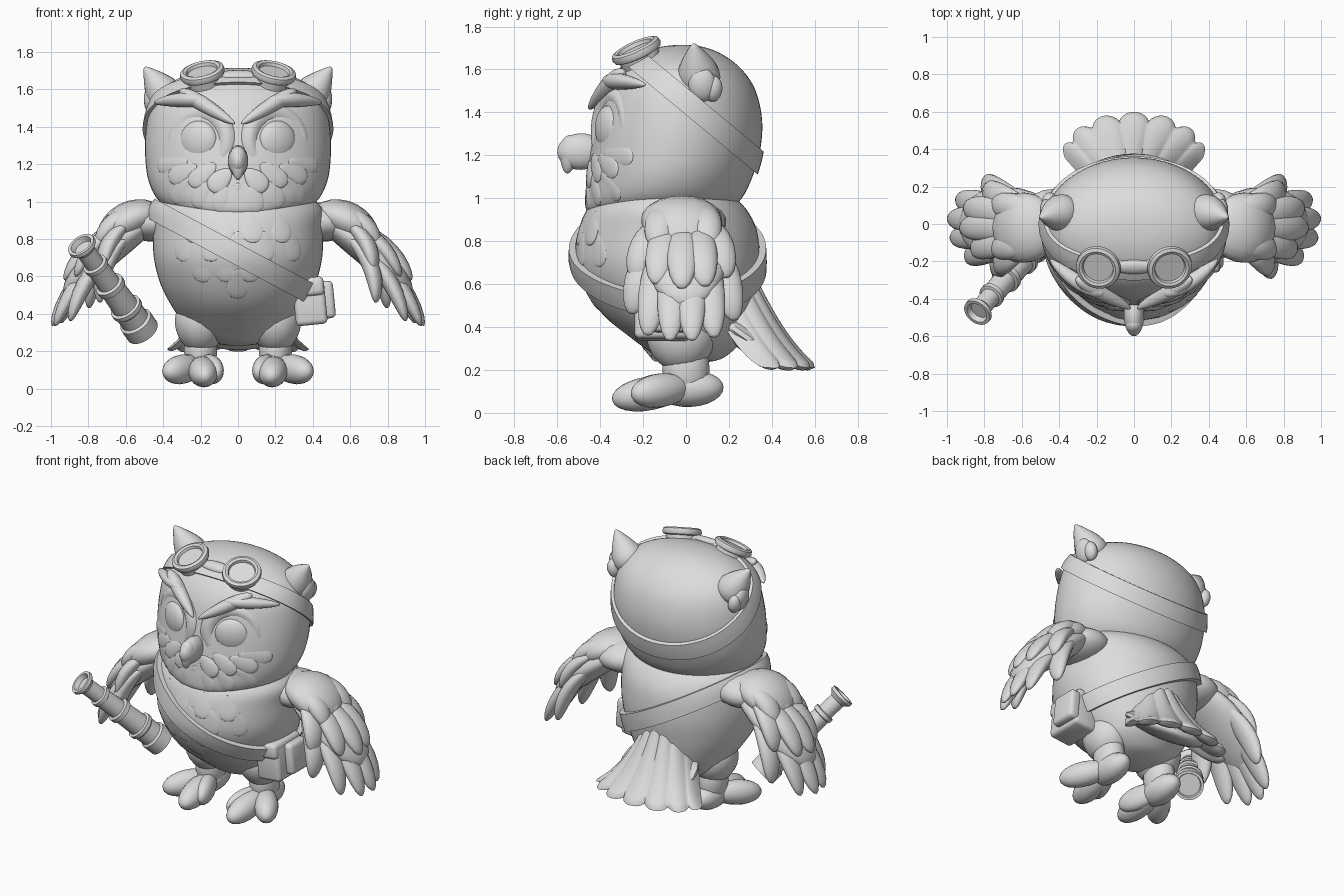
import bpy, bmesh, math
from mathutils import Vector, Matrix
from mathutils.bvhtree import BVHTree

if "Cube" in bpy.data.objects:
    bpy.data.objects.remove(bpy.data.objects["Cube"])

grey = bpy.data.materials.new("plain_grey")
grey.diffuse_color = (0.72, 0.72, 0.72, 1)
grey.use_nodes = True
grey.node_tree.nodes["Principled BSDF"].inputs["Base Color"].default_value = grey.diffuse_color


def finish(bm, name, mirror=False, angle=50):
    bmesh.ops.recalc_face_normals(bm, faces=bm.faces)
    me = bpy.data.meshes.new(name)
    bm.to_mesh(me)
    me.materials.append(grey)
    ob = bpy.data.objects.new(name, me)
    bpy.context.collection.objects.link(ob)
    if mirror:
        ob.modifiers.new("mirror", 'MIRROR').use_mirror_merge = False
    bpy.ops.object.select_all(action='DESELECT')
    ob.select_set(True)
    bpy.context.view_layer.objects.active = ob
    bpy.ops.object.shade_smooth_by_angle(angle=math.radians(angle))
    return ob


def blob(bm, a, b, width, thick, normal=(0, -1, 0), root=1.0, tip=1.0, bend=0.0):
    """Rounded lobe from a to b, scaled root..tip along its length and bowed along the normal."""
    a, b, n = Vector(a), Vector(b), Vector(normal)
    d = (b - a).normalized()
    side = d.cross(n).normalized()
    n = side.cross(d)
    made = bmesh.ops.create_uvsphere(bm, u_segments=18, v_segments=12, radius=1)
    for v in made['verts']:
        x, y, z = v.co
        t = (z + 1) / 2
        f = root + (tip - root) * t
        v.co = a + (b - a) * t + side * x * f * width + n * (y * f * thick + bend * (1 - z * z))


def skin(bm, rings, close=True):
    for r0, r1 in zip(rings, rings[1:]):
        for j in range(len(r0) - (not close)):
            k = (j + 1) % len(r0)
            bm.faces.new((r0[j], r0[k], r1[k], r1[j]))


def loft(rows, seg=56, sub=4):
    """Stack of ellipses (z, half width, front y, back y), smoothly interpolated."""
    bm, rings = bmesh.new(), []
    for i in range(len(rows) - 1):
        p = [rows[max(0, min(len(rows) - 1, i + k))] for k in (-1, 0, 1, 2)]
        for s in range(sub + (i == len(rows) - 2)):
            t = s / sub
            z, w, f, k = [0.5 * (2 * q[1] + (q[2] - q[0]) * t
                          + (2 * q[0] - 5 * q[1] + 4 * q[2] - q[3]) * t * t
                          + (3 * q[1] - q[0] - 3 * q[2] + q[3]) * t ** 3) for q in zip(*p)]
            rings.append([bm.verts.new((w * math.cos(2 * math.pi * j / seg),
                          (f + k) / 2 + (k - f) / 2 * math.sin(2 * math.pi * j / seg), z))
                          for j in range(seg)])
    skin(bm, rings)
    bm.faces.new(rings[0])
    bm.faces.new(rings[-1])
    bmesh.ops.recalc_face_normals(bm, faces=bm.faces)
    return bm


def lathe(bm, origin, axis, profile, seg=28):
    """Closed revolve of (height, radius) points along an axis."""
    m = Matrix.Translation(origin) @ Vector(axis).to_track_quat('Z', 'Y').to_matrix().to_4x4()
    rings = [[bm.verts.new(m @ Vector((r * math.cos(2 * math.pi * j / seg),
              r * math.sin(2 * math.pi * j / seg), h))) for j in range(seg)] for h, r in profile]
    skin(bm, rings)
    bm.faces.new(rings[0])
    bm.faces.new(rings[-1])


def band(tree, name, point, normal, width, thick, seg=96):
    """Strap hugging a surface, found by casting rays outwards from inside it."""
    bm, n, rings = bmesh.new(), Vector(normal).normalized(), []
    u = n.orthogonal().normalized()
    v = n.cross(u)
    for s, lift in [(-0.5, -0.02), (-0.5, thick), (-0.17, thick), (0.17, thick), (0.5, thick),
                    (0.5, -0.02), (-0.5, -0.02)]:
        ring = []
        for j in range(seg):
            d = u * math.cos(2 * math.pi * j / seg) + v * math.sin(2 * math.pi * j / seg)
            ring.append(bm.verts.new(tree.ray_cast(Vector(point) + n * s * width, d)[0] + d * lift))
        rings.append(ring)
    skin(bm, rings)
    bmesh.ops.remove_doubles(bm, verts=bm.verts, dist=0.0001)
    finish(bm, name, angle=35)


def on_surface(tree, x, z, lift=0.0):
    hit = tree.ray_cast(Vector((x, -2, z)), Vector((0, 1, 0)))
    return (hit[0] + hit[1] * lift, hit[1]) if hit[0] else (Vector((x, 0, z)), Vector((0, -1, 0)))


def lay(bm, tree, p, q, width, thick, lift=0.0, root=0.6, tip=1.0, bend=0.0):
    a, n = on_surface(tree, *p, lift)
    b, m = on_surface(tree, *q, lift)
    blob(bm, a, b, width, thick, n + m, root, tip, bend)


# head and body
head = loft([(0.91, 0.14, -0.40, 0.06), (0.94, 0.32, -0.46, 0.19), (1.0, 0.42, -0.47, 0.26),
             (1.1, 0.475, -0.46, 0.31), (1.22, 0.495, -0.445, 0.345), (1.36, 0.495, -0.42, 0.355),
             (1.5, 0.47, -0.38, 0.325), (1.6, 0.41, -0.315, 0.26), (1.67, 0.29, -0.22, 0.17),
             (1.705, 0.15, -0.12, 0.08), (1.715, 0.02, -0.03, 0.0)])
body = loft([(0.23, 0.05, -0.04, 0.06), (0.25, 0.16, -0.12, 0.16), (0.30, 0.25, -0.19, 0.23),
             (0.36, 0.30, -0.27, 0.28), (0.45, 0.36, -0.38, 0.31), (0.56, 0.415, -0.46, 0.33),
             (0.7, 0.45, -0.515, 0.345), (0.85, 0.455, -0.50, 0.33), (0.95, 0.455, -0.46, 0.28),
             (1.02, 0.40, -0.39, 0.21)])
head_tree, body_tree = BVHTree.FromBMesh(head), BVHTree.FromBMesh(body)
band(head_tree, "goggle_strap", (0, 0.07, 1.395), (0, 0.64, 0.77), 0.10, 0.02)
band(body_tree, "shoulder_sash", (0, 0, 0.715), (0.47, 0, 0.88), 0.11, 0.032)
finish(head, "head")
finish(body, "body")

# eyes with low surrounds
bm = bmesh.new()
n = Vector((0.42, -0.9, 0.05)).normalized()
c = Vector((0.21, -0.36, 1.325))
blob(bm, c - Vector((0, 0, 0.108)), c + Vector((0, 0, 0.108)), 0.11, 0.05, n)
finish(bm, "eye", True)
bm = bmesh.new()
lathe(bm, c - n * 0.015, n, [(-0.04, 0.21), (0.0, 0.20), (0.025, 0.175), (0.03, 0.15),
                             (0.02, 0.125), (0.01, 0.10)])
finish(bm, "eye_surround", True)

# brows
bm = bmesh.new()
lay(bm, head_tree, (0.015, 1.405), (0.29, 1.57), 0.045, 0.05, 0.045, 0.6, 1.15)
lay(bm, head_tree, (0.15, 1.525), (0.42, 1.515), 0.042, 0.05, 0.035, 1.1, 0.6, 0.02)
finish(bm, "brow", True)

# hooked beak
bm = bmesh.new()
blob(bm, (0, -0.38, 1.22), (0, -0.60, 1.215), 0.055, 0.085, (0, 0, 1))
blob(bm, (0, -0.53, 1.295), (0, -0.555, 1.115), 0.052, 0.055, (0, -1, 0), 1.1, 0.6)
finish(bm, "beak")

# cheek and chin ruff
bm = bmesh.new()
for p, q in [((0.27, 1.21), (0.43, 1.19)), ((0.22, 1.19), (0.37, 1.12)),
             ((0.12, 1.20), (0.26, 1.09)), ((0.04, 1.17), (0.15, 1.06)),
             ((0.25, 1.12), (0.35, 1.0)), ((0.16, 1.11), (0.23, 0.97)),
             ((0.07, 1.09), (0.10, 0.94))]:
    lay(bm, head_tree, p, q, 0.068, 0.02)
finish(bm, "face_ruff", True)
bm = bmesh.new()
lay(bm, head_tree, (0, 1.10), (0, 0.92), 0.065, 0.022)
finish(bm, "chin_feather")

# chest feathers
bm = bmesh.new()
for z, xs in [(0.83, (-0.24, -0.08, 0.08, 0.24)), (0.73, (-0.30, -0.15, 0, 0.15, 0.30)),
              (0.62, (-0.2, -0.07, 0.07, 0.2)), (0.53, (0,))]:
    for x in xs:
        lay(bm, body_tree, (x * 0.9, z + 0.11), (x, z - 0.05), 0.075, 0.013)
finish(bm, "chest_feathers")

# ear tufts
bm = bmesh.new()
blob(bm, (0.34, 0.07, 1.50), (0.50, 0.035, 1.72), 0.11, 0.11, (0, -1, 0), 1.3, 0.3)
blob(bm, (0.45, 0.08, 1.45), (0.475, 0.07, 1.61), 0.065, 0.04, (1, 0, 0))
blob(bm, (0.44, 0.12, 1.45), (0.46, 0.13, 1.57), 0.045, 0.04, (1, 0, 0))
finish(bm, "ear_tuft", True)

# goggles
bm = bmesh.new()
axis = Vector((0.2, -0.40, 0.89)).normalized()
lathe(bm, Vector((0.19, -0.23, 1.685)) - axis * 0.06, axis,
      [(-0.03, 0.095), (0.04, 0.097), (0.045, 0.115), (0.06, 0.122), (0.08, 0.118),
       (0.088, 0.10), (0.082, 0.085), (0.065, 0.08)])
finish(bm, "goggle_cup", True, 40)
bm = bmesh.new()
blob(bm, (-0.12, -0.23, 1.675), (0.12, -0.23, 1.675), 0.04, 0.025, (0, -0.4, 0.9))
finish(bm, "goggle_bridge")

# wings: shoulder cap and two feather layers
bm = bmesh.new()
out = (0.75, 0, 0.66)
blob(bm, (0.25, 0, 0.90), (0.62, 0, 0.88), 0.19, 0.105, (0, 0, 1))
blob(bm, (0.40, 0, 0.94), (0.93, 0, 0.50), 0.20, 0.085, out, bend=0.035)
blob(bm, (0.40, -0.02, 0.96), (0.75, -0.02, 0.77), 0.19, 0.10, out, bend=0.035)
for y in (-0.14, -0.02, 0.11):
    blob(bm, (0.48, y * 0.6, 0.96), (0.76, y, 0.77), 0.085, 0.06, out, 0.8, 1.0, 0.04)
for x, y, z in [(0.73, -0.24, 0.62), (0.87, -0.14, 0.60), (0.93, -0.02, 0.58),
                (0.91, 0.09, 0.59), (0.80, 0.19, 0.63)]:
    blob(bm, (0.56, y * 0.5, 0.90), (x, y, z), 0.085, 0.05, out, 0.75, 1.0, 0.045)
finish(bm, "wing_upper", True)
bm = bmesh.new()
for x, y, z in [(0.74, -0.27, 0.46), (0.90, -0.19, 0.36), (0.98, -0.08, 0.335), (0.995, 0.03, 0.335),
                (0.95, 0.14, 0.35), (0.80, 0.24, 0.43)]:
    blob(bm, (0.58, y * 0.5, 0.82), (x, y * 0.95, z), 0.085, 0.052, out, 0.75, 0.95, 0.05)
finish(bm, "wing_long_feathers", True)

# tail: concave flared skirt, low at its sides, with a scalloped rounded hem
bm, shells = bmesh.new(), []
for face in (1, -1):
    rings = []
    for i in range(17):
        ring = []
        for j in range(85):
            u = j / 42 - 1
            lobe = abs(math.cos(math.pi * 3.5 * u * 0.98)) ** 0.6
            s = i / 16
            t = s * (0.85 + 0.15 * lobe)
            tip = Vector((0.385 * math.sin(u * math.pi / 2), 0.37 + 0.23 * math.cos(u * math.pi / 2), 0))
            pos = Vector((0.20 * u, 0.28 - 0.12 * u * u, 0)).lerp(tip, t)
            pos.z = 0.21 + (0.44 - 0.22 * u * u) * (1 - t) ** 1.6
            half = 0.04 * math.sqrt(max(0, 1 - s ** 6)) * (0.65 + 0.35 * lobe) * (1 - u ** 8)
            pos += Vector((0, 0.6, 0.8)) * half * face
            ring.append(bm.verts.new(pos))
        rings.append(ring)
    skin(bm, rings, False)
bmesh.ops.remove_doubles(bm, verts=bm.verts, dist=0.0005)
finish(bm, "tail")
bm = bmesh.new()
blob(bm, (0, 0.10, 0.48), (0, 0.48, 0.215), 0.27, 0.065, (0, 0.6, 0.8))
finish(bm, "tail_underside")

# legs and feet
bm = bmesh.new()
blob(bm, (0.19, -0.02, 0.50), (0.205, -0.025, 0.19), 0.15, 0.17, (0, -1, 0), 1.05, 0.85)
blob(bm, (0.20, 0, 0.36), (0.20, 0, 0.05), 0.09, 0.11)
finish(bm, "leg", True)
bm = bmesh.new()
up = (0, 0, 1)
blob(bm, (0.20, -0.14, 0.105), (0.20, 0.175, 0.12), 0.085, 0.085, up)
for tip, w in [((0.175, -0.345, 0.06), 0.085), ((0.385, -0.25, 0.085), 0.08), ((0.10, -0.26, 0.085), 0.06)]:
    blob(bm, (0.20, 0.02, 0.125), tip, w, 0.085, up, 0.85, 1.0)
finish(bm, "foot", True)

# stepped spyglass
bm = bmesh.new()
start, end = Vector((-0.84, -0.475, 0.77)), Vector((-0.505, -0.08, 0.30))
lathe(bm, start, end - start,
      [(0.03, 0.05), (0.0, 0.06), (0.0, 0.078), (0.02, 0.08), (0.05, 0.052), (0.15, 0.052),
       (0.155, 0.068), (0.18, 0.068), (0.185, 0.06), (0.31, 0.062), (0.315, 0.08), (0.345, 0.08),
       (0.35, 0.068), (0.49, 0.072), (0.495, 0.088), (0.52, 0.088), (0.53, 0.078), (0.60, 0.078),
       (0.61, 0.092), (0.69, 0.092), (0.69, 0.075), (0.67, 0.07)])
finish(bm, "spyglass", angle=40)

# hip pouch with flap and side pocket
for name, pos, size in [("pouch", (0.385, -0.11, 0.455), (0.17, 0.26, 0.23)),
                        ("pouch_flap", (0.39, -0.12, 0.545), (0.14, 0.28, 0.10)),
                        ("pouch_pocket", (0.475, -0.07, 0.475), (0.08, 0.18, 0.20))]:
    bm = bmesh.new()
    bmesh.ops.create_cube(bm, size=1, matrix=Matrix.Translation(pos) @ Matrix.Rotation(-0.1, 4, 'Y')
                          @ Matrix.Diagonal((*size, 1)))
    bmesh.ops.bevel(bm, geom=bm.edges[:], offset=0.025, segments=3, affect='EDGES', profile=0.5)
    finish(bm, name)
